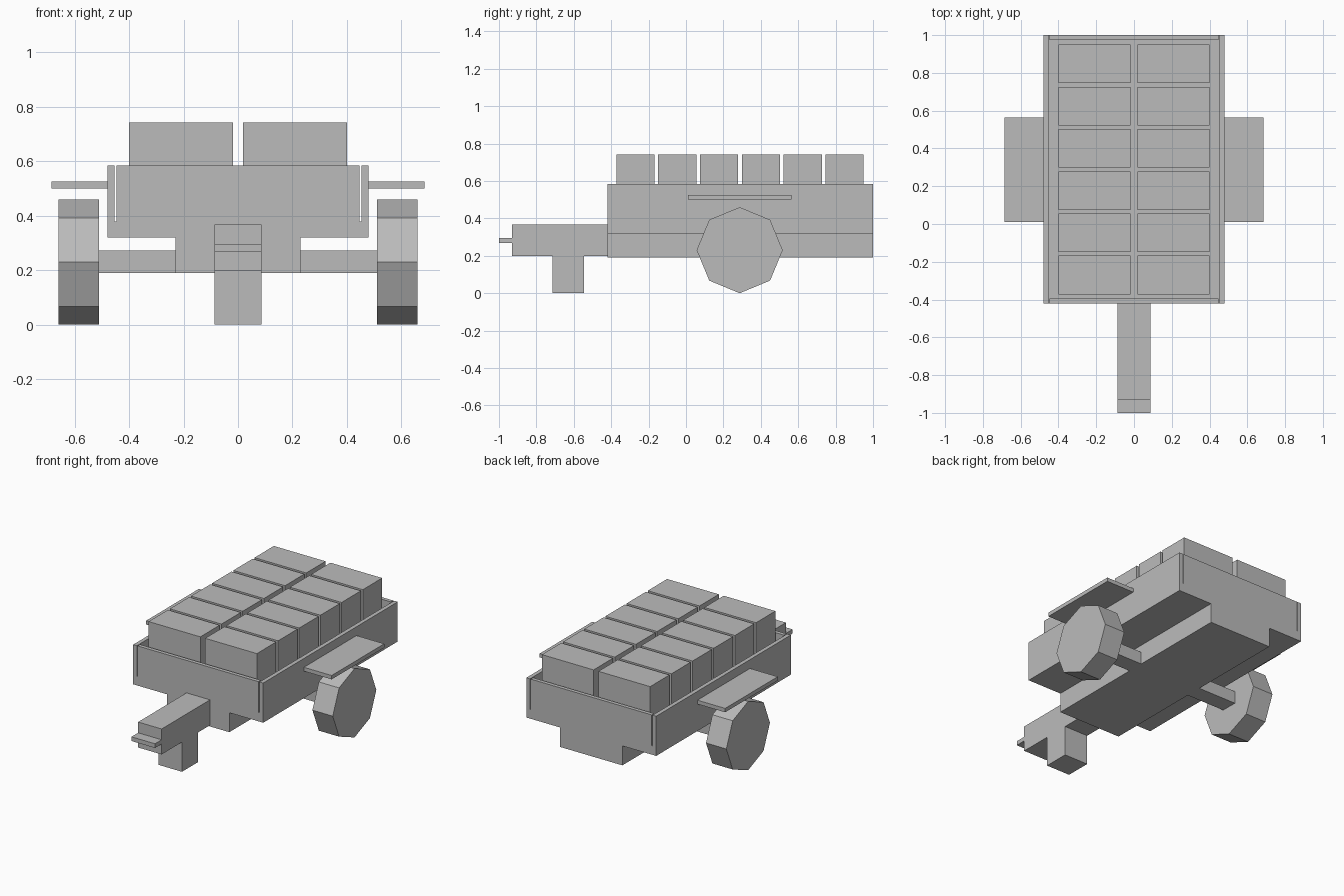
import bpy
import bmesh
from math import tau, cos, sin
from mathutils import Vector

if "Cube" in bpy.data.objects:
    bpy.data.objects.remove(bpy.data.objects["Cube"], do_unlink=True)

GREY = (0.5, 0.5, 0.5, 1)
grey = bpy.data.materials.new("plain grey")
grey.use_nodes = True
grey.diffuse_color = GREY
grey.node_tree.nodes["Principled BSDF"].inputs["Base Color"].default_value = GREY


def prism(name, outline, direction):
    """Extrude a closed outline along a direction into a solid."""
    bm = bmesh.new()
    face = bm.faces.new([bm.verts.new(p) for p in outline])
    new = bmesh.ops.extrude_face_region(bm, geom=[face], use_keep_orig=True)["geom"]
    moved = [v for v in new if isinstance(v, bmesh.types.BMVert)]
    bmesh.ops.translate(bm, verts=moved, vec=Vector(direction))
    bmesh.ops.recalc_face_normals(bm, faces=bm.faces)
    mesh = bpy.data.meshes.new(name)
    bm.to_mesh(mesh)
    bm.free()
    mesh.materials.append(grey)
    obj = bpy.data.objects.new(name, mesh)
    bpy.context.collection.objects.link(obj)
    return obj


def box(name, x, y, z):
    """Box given by its (low, high) range on each axis."""
    outline = [(x[0], y[0], z[0]), (x[1], y[0], z[0]),
               (x[1], y[1], z[0]), (x[0], y[1], z[0])]
    return prism(name, outline, (0, 0, z[1] - z[0]))


def span(side, low, high):
    return sorted((side * low, side * high))


# Open tub with a narrow keel, drawn as half a cross-section and mirrored
FRONT, BACK, FLOOR, RIM = -0.42, 1.0, 0.38, 0.585
half = [(0.23, 0.19), (0.23, 0.32), (0.48, 0.32),
        (0.48, RIM), (0.453, RIM), (0.453, FLOOR)]
section = half + [(-x, z) for x, z in reversed(half)]
prism("tub", [(x, FRONT, z) for x, z in section], (0, BACK - FRONT, 0))

# End boards, separated from the sides by thin slots
box("front_board", (-0.447, 0.447), (FRONT, FRONT + 0.025), (FLOOR, RIM))
box("back_board", (-0.447, 0.447), (BACK - 0.025, BACK), (FLOOR, RIM))

# Two rows of cargo boxes
for side, label in ((1, "left"), (-1, "right")):
    for i in range(6):
        y = -0.372 + i * 0.2235
        box(f"{label}_cargo_box_{i + 1}", span(side, 0.018, 0.4),
            (y, y + 0.204), (FLOOR, 0.742))

# Wheels, axles and mudguards
WHEEL_Y, RADIUS = 0.287, 0.23
for side, label in ((1, "left"), (-1, "right")):
    rim = [(side * 0.51, WHEEL_Y + RADIUS * sin(tau * i / 8),
            RADIUS + RADIUS * cos(tau * i / 8)) for i in range(8)]
    prism(f"{label}_wheel", rim, (side * 0.15, 0, 0))
    box(f"{label}_axle", span(side, 0.23, 0.51),
        (WHEEL_Y - 0.055, WHEEL_Y + 0.055), (0.19, 0.272))
    box(f"{label}_mudguard", span(side, 0.48, 0.685), (0.01, 0.565), (0.5, 0.526))

# Drawbar, coupling plate and support leg
box("drawbar", (-0.087, 0.087), (-0.93, FRONT), (0.198, 0.368))
box("coupling_plate", (-0.087, 0.087), (-1.0, -0.93), (0.268, 0.296))
box("support_leg", (-0.087, 0.087), (-0.715, -0.545), (0, 0.198))
